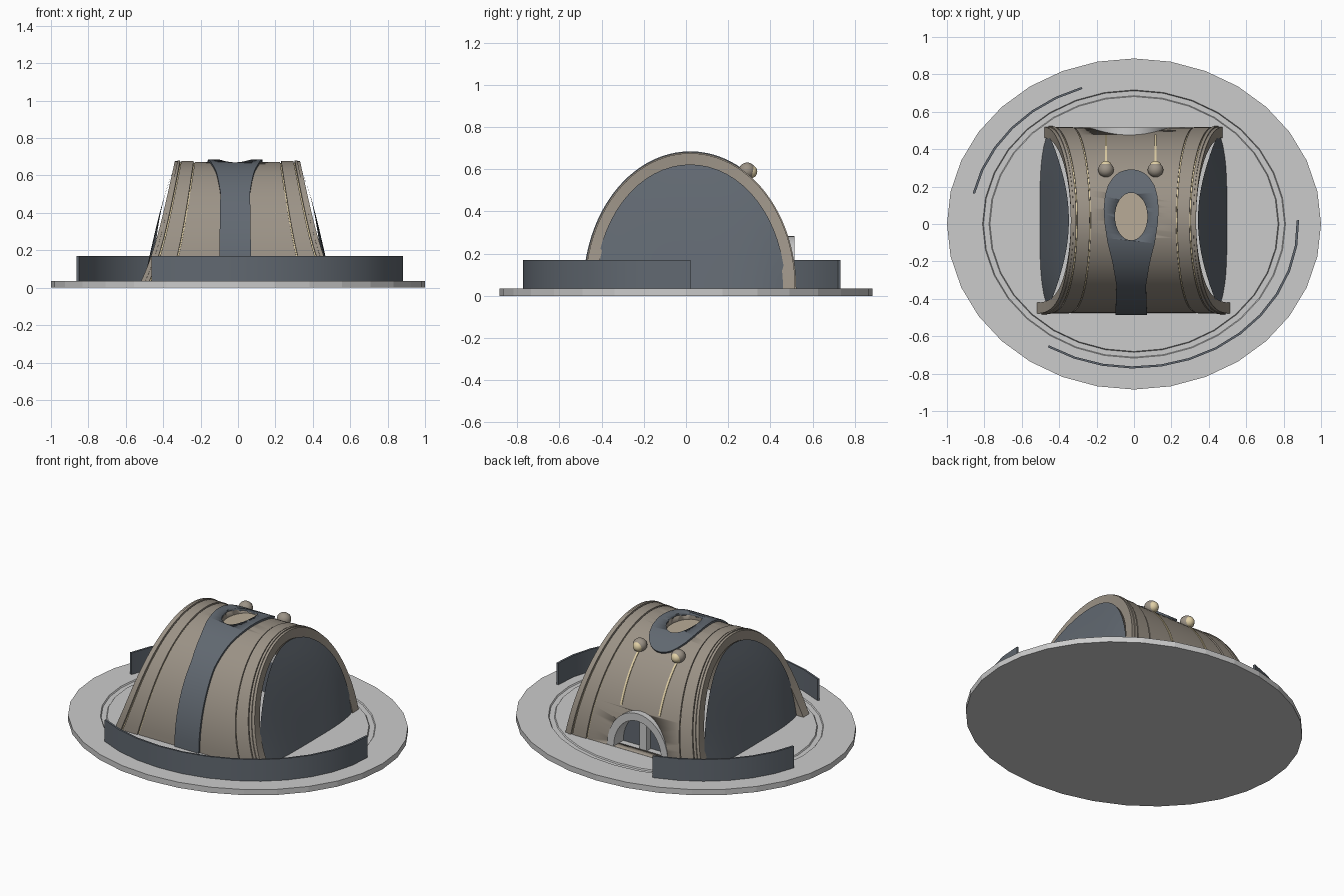
import bpy, bmesh
from math import sin, cos, radians, acos, pi

if "Cube" in bpy.data.objects:
    bpy.data.objects.remove(bpy.data.objects["Cube"])


def mat(name, r, g, b):
    m = bpy.data.materials.new(name)
    m.diffuse_color = (r, g, b, 1)
    m.use_nodes = True
    m.node_tree.nodes["Principled BSDF"].inputs["Base Color"].default_value = m.diffuse_color
    return m


BROWN = mat("brown_plate", .33, .29, .24)
DARK = mat("dark_panel", .12, .14, .165)
GOLD = mat("gold_trim", .75, .63, .38)
TAN = mat("tan_floor", .48, .41, .31)


def build(name, verts, faces, mats=(), idx=None, angle=30):
    me = bpy.data.meshes.new(name)
    me.from_pydata(verts, [], faces)
    for m in mats:
        me.materials.append(m)
    if idx:
        me.polygons.foreach_set("material_index", idx)
    bm = bmesh.new()
    bm.from_mesh(me)
    bmesh.ops.recalc_face_normals(bm, faces=bm.faces)
    bm.to_mesh(me)
    bm.free()
    ob = bpy.data.objects.new(name, me)
    bpy.context.collection.objects.link(ob)
    bpy.ops.object.select_all(action='DESELECT')
    ob.select_set(True)
    bpy.context.view_layer.objects.active = ob
    if angle:
        bpy.ops.object.shade_smooth_by_angle(angle=radians(angle))
    return ob


def sweep(name, sections, mats=(), col_mat=None, closed=False, angle=30):
    """Skin a list of equal closed sections; cap the ends unless closed."""
    n, m = len(sections[0]), len(sections)
    verts = [p for s in sections for p in s]
    faces, idx = [], []
    for i in range(m if closed else m - 1):
        k = (i + 1) % m
        for j in range(n):
            q = (j + 1) % n
            faces.append((i*n + j, i*n + q, k*n + q, k*n + j))
            idx.append(col_mat[j] if col_mat else 0)
    if not closed:
        faces += [tuple(range(n)), tuple(range((m-1)*n, m*n))]
        idx += [0, 0]
    return build(name, verts, faces, mats, idx, angle)


def cut(ob, cutter):
    mod = ob.modifiers.new("cut", 'BOOLEAN')
    mod.operation, mod.object, mod.solver = 'DIFFERENCE', cutter, 'EXACT'
    bpy.context.view_layer.objects.active = ob
    bpy.ops.object.modifier_apply(modifier=mod.name)


def interp(keys, v):
    for (a, fa), (b, fb) in zip(keys, keys[1:]):
        if v <= b:
            return fa + (fb - fa) * max(0, v - a) / (b - a)
    return keys[-1][1]


def arch(t, off=0):
    return .02 + (.495 + off)*cos(t), .035 + (.638 + off)*sin(t)


# Oval base plate with a shallow ring groove
prof = [(0.001, 0), (1, 0), (1, .035), (.81, .035), (.805, .028), (.775, .028), (.77, .035), (.001, .035)]
sweep("base_plate", [[(r*cos(a), .885*r*sin(a), z) for r, z in prof]
                     for a in (2*pi*i/32 for i in range(32))], closed=True, angle=0)

# Curved perimeter walls
for name, a0, a1, n in (("front_wall", 238.5, 361.5, 12), ("back_wall", 108.5, 167.7, 6)):
    secs = []
    for i in range(n + 1):
        a = radians(a0 + (a1 - a0)*i/n)
        secs.append([(r*cos(a), .875*r*sin(a), z) for r, z in
                     ((.87, .035), (.883, .035), (.883, .17), (.87, .17))])
    sweep(name, secs, [DARK])

# Arched shell: stepped bands with gold seams, flaring towards the ground
half = [(.68, 0), (.682, -.006), (.697, -.006), (.699, .004), (.895, .004),
        (.897, -.004), (.912, -.004), (.914, .008), (.955, .008), (.957, .003), (1, .003)]
section = [(-u, o) for u, o in half[::-1]] + half + [(1, -.055), (-1, -.055)]
gold = [1 if abs(a[0]-b[0]) < .02 and a[1] == b[1] and a[1] < 0 else 0
        for a, b in zip(section, section[1:])] + [0]
secs = []
for i in range(49):
    t = pi*i/48
    s = 1 - sin(t)
    edge = .335 + .14*s + (.04*s**4 if cos(t) < 0 else 0)
    secs.append([(u*edge - .003, *arch(t, o)) for u, o in section])
shell = sweep("arched_shell", secs, [BROWN, GOLD], gold)


# Strips lying on the shell
def strip(name, cx, y0, y1, width, lo, hi, material, n=40):
    t0, t1 = [acos(max(-1, (y - .02)/.495)) for y in (y0, y1)]
    secs = []
    for i in range(n + 1):
        f = i/n
        t = t0 + (t1 - t0)*(1 - (1 - f)**1.5)
        w = width(arch(t)[0])
        secs.append([(cx - w, *arch(t, lo)), (cx + w, *arch(t, lo)),
                     (cx + w, *arch(t, hi)), (cx - w, *arch(t, hi))])
    return sweep(name, secs, [material])


keys = [(-.5, .085), (-.32, .079), (-.2, .1), (-.1, .126), (0, .142), (.08, .147), (.15, .14),
        (.2, .125), (.24, .1), (.265, .073), (.28, .042), (.285, .012)]
spine = strip("spine_panel", -.015, -.475, .285, lambda y: interp(keys, y), -.005, .012, DARK)


# Oval roof recess with a tan floor
def oval(z):
    return [(-.015 + .087*cos(a), .04 + .127*sin(a), z) for a in (2*pi*i/32 for i in range(32))]


hole = sweep("roof_cutter", [oval(.632), oval(.8)])
cut(spine, hole)
cut(shell, hole)
bpy.data.objects.remove(hole)
sweep("roof_recess_floor", [oval(.622), oval(.636)], [TAN])


# Rear doorway: grey arched frame, dark door set back, centre post
def door(rx, rz, y):
    return [(-.025 + rx*cos(a), y, .036 + rz*sin(a)) for a in (pi*i/24 for i in range(25))]


opening = sweep("door_cutter", [door(.2, .235, .36), door(.2, .235, .7)])
cut(shell, opening)
bpy.data.objects.remove(opening)
frame = [a + b[::-1] for a, b in ((door(.21, .247, y), door(.165, .2, y)) for y in (.4, .515))]
sweep("door_frame", frame)
sweep("door_panel", [door(.17, .205, .405), door(.17, .205, .42)], [DARK])
sweep("door_post", [[(-.025 + x, y, z) for x, y in ((-.025, .42), (.025, .42), (.025, .46), (-.025, .46))]
                    for z in (.035, .235)])

# Bulging end walls
for side, sx in (("right", 1), ("left", -1)):
    verts, faces, n, m = [], [], 32, 8
    for k in range(m + 1):
        r = k/m
        for i in range(n + 1):
            c, h = r*cos(pi*i/n), r*sin(pi*i/n)
            x = .5 - .13*h - .025*h**4 - .035*c**4*(1 - h)
            verts.append((sx*x - .003, .02 + .45*c, .035 + .588*h))
    for k in range(m):
        for i in range(n):
            a = k*(n + 1) + i
            faces.append((a, a + 1, a + n + 2, a + n + 1) if k else (a, a + n + 2, a + n + 1))
    build(side + "_end_wall", verts, faces, [DARK])


# Rear lamps with gold leads running down to the doorway
def ball(name, loc, scale, material):
    bpy.ops.mesh.primitive_uv_sphere_add(segments=20, ring_count=12, radius=1, location=loc)
    ob = bpy.context.object
    ob.name, ob.scale = name, scale
    ob.data.materials.append(material)
    bpy.ops.object.shade_smooth()


for side, x in (("left", -.15), ("right", .115)):
    ball(side + "_lamp_housing", (x, .29, .592), (.042, .04, .04), BROWN)
    ball(side + "_lamp_lens", (x, .306, .589), (.032, .032, .032), GOLD)
    strip(side + "_lamp_lead", x, .3, .475, lambda y: .006, -.003, .004, GOLD, 16)
